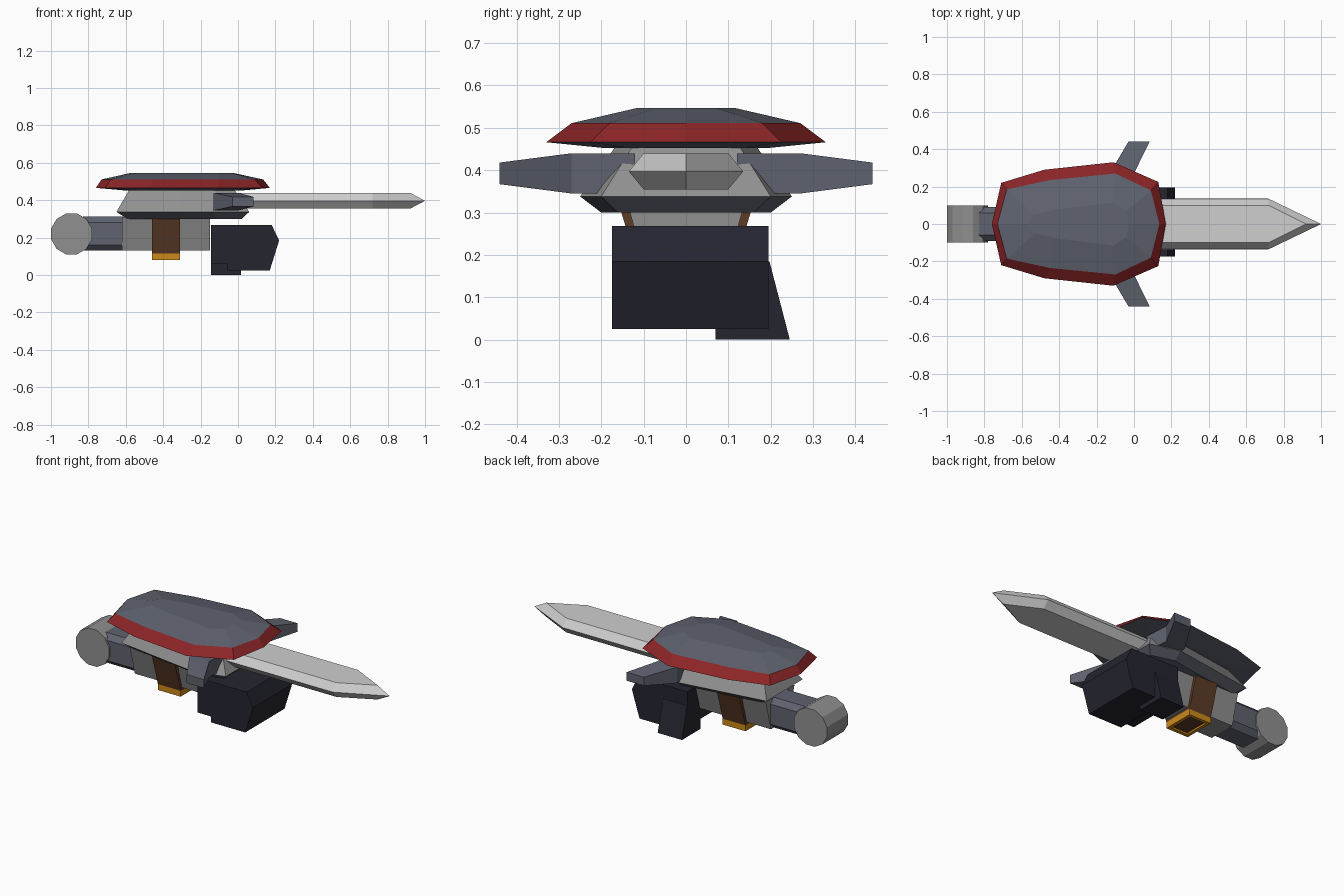
import bpy, math

if "Cube" in bpy.data.objects:
    bpy.data.objects.remove(bpy.data.objects["Cube"])


def mat(name, r, g, b):
    m = bpy.data.materials.new(name)
    m.diffuse_color = (r, g, b, 1)
    m.use_nodes = True
    m.node_tree.nodes["Principled BSDF"].inputs["Base Color"].default_value = m.diffuse_color
    return m


SLATE = mat("slate", 0.115, 0.125, 0.16)
RED = mat("red", 0.26, 0.018, 0.02)
GREY = mat("grey", 0.28, 0.28, 0.28)
STEEL = mat("pale steel", 0.62, 0.62, 0.62)
BLACK = mat("blue black", 0.018, 0.018, 0.03)
BROWN = mat("brown", 0.11, 0.045, 0.02)
GOLD = mat("gold", 0.6, 0.25, 0.01)


def loft(name, rings, mats, bands=None, caps=(0, 0)):
    """Skin equal-length rings; bands give the material of each strip."""
    n = len(rings[0])
    verts = [p for r in rings for p in r]
    faces, idx = [], []
    for k in range(len(rings) - 1):
        for i in range(n):
            j = (i + 1) % n
            faces.append((k * n + i, k * n + j, (k + 1) * n + j, (k + 1) * n + i))
            idx.append(bands[k] if bands else 0)
    faces.append(tuple(reversed(range(n))))
    faces.append(tuple(range((len(rings) - 1) * n, len(rings) * n)))
    idx += list(caps)
    me = bpy.data.meshes.new(name)
    me.from_pydata(verts, [], faces)
    for m in mats:
        me.materials.append(m)
    for p, i in zip(me.polygons, idx):
        p.material_index = i
    import bmesh
    bm = bmesh.new()
    bm.from_mesh(me)
    bmesh.ops.recalc_face_normals(bm, faces=bm.faces)
    bm.to_mesh(me)
    bm.free()
    ob = bpy.data.objects.new(name, me)
    bpy.context.collection.objects.link(ob)
    return ob


def sym(half, z):
    """Mirror a half outline (x, y>=0) across y=0 at height z."""
    return [(x, y, z) for x, y in half] + [(x, -y, z) for x, y in reversed(half) if y > 0]


def rect(x0, x1, y0, y1, z):
    return [(x0, y0, z), (x1, y0, z), (x1, y1, z), (x0, y1, z)]


def extrude_y(name, profile, y0, y1, m):
    return loft(name, [[(x, y, z) for x, z in profile] for y in (y0, y1)], [m])


# Faceted top shell with red rim
loft("top_shell", [
    sym([(-.60, 0), (-.56, .13), (-.42, .17), (-.14, .19), (-.02, .13), (.02, 0)], .452),
    sym([(-.76, 0), (-.71, .22), (-.48, .29), (-.11, .33), (.13, .225), (.17, 0)], .466),
    sym([(-.73, 0), (-.68, .185), (-.45, .235), (-.10, .27), (.09, .18), (.135, 0)], .511),
    sym([(-.57, 0), (-.53, .05), (-.43, .075), (-.11, .115), (-.04, .07), (-.03, 0)], .547),
], [SLATE, RED], [0, 1, 0])

# Sloped hull with dark underside
loft("hull", [
    sym([(-.59, .13), (-.30, .17), (-.12, .20), (.02, .16)], .30),
    sym([(-.65, .17), (-.32, .22), (-.12, .25), (.06, .20)], .338),
    sym([(-.58, .10), (-.30, .14), (-.12, .165), (-.02, .125)], .458),
], [SLATE, GREY], [0, 1], (0, 1))

# Blade: bevelled edges meeting at a point
loft("blade", [
    sym([(-.10, .10), (.72, .10), (.92, 0)], .355),
    sym([(-.10, .135), (.72, .135), (1.0, 0)], .397),
    sym([(-.10, .10), (.72, .10), (.92, 0)], .44),
], [STEEL])

# Swept guard wings on both sides
for s, side in ((1, "back"), (-1, "front")):
    loft("guard_" + side, [
        [(x0, s * y, z0), (x1, s * y, z0), (x1, s * y, z1), (x0, s * y, z1)]
        for y, x0, x1, z0, z1 in ((.12, -.13, .01, .345, .44),
                                  (.27, -.13, .00, .345, .44),
                                  (.44, -.03, .083, .367, .418))
    ], [SLATE])

# Lower body, tapering downward
loft("lower_body", [rect(-.62, -.15, -.085, .085, .13),
                    rect(-.62, -.15, -.135, .135, .31)], [GREY])

# Brown side straps and gold frame below
loft("strap", [rect(-.46, -.31, -.097, .097, .115),
               rect(-.46, -.31, -.153, .153, .302)], [BROWN])
loft("frame_core", [rect(-.45, -.32, -.08, .08, .09),
                    rect(-.45, -.32, -.08, .08, .13)], [BROWN])
for i, (x0, x1, y0, y1) in enumerate(((-.46, -.31, -.097, -.077), (-.46, -.31, .077, .097),
                                      (-.46, -.44, -.077, .077), (-.33, -.31, -.077, .077))):
    loft("gold_frame_%d" % i, [rect(x0, x1, y0, y1, .08), rect(x0, x1, y0, y1, .118)], [GOLD])

# Chamfered square grip
a, b = .09, .06
section = [(a, b), (b, a), (-b, a), (-a, b), (-a, -b), (-b, -a), (b, -a), (a, -b)]
loft("grip", [[(x, y, .222 + z) for y, z in section] for x in (-.83, -.60)], [SLATE])

# Twelve-sided pommel lying across the grip
r = .113
circle = [(-.89 + r * math.cos(math.radians(15 + 30 * i)),
           .22 + r * math.sin(math.radians(15 + 30 * i))) for i in range(12)]
extrude_y("pommel", circle, -.1, .1, GREY)

# Dark block and side slab
extrude_y("front_block", [(-.145, .268), (.18, .268), (.22, .185), (.17, .025),
                          (-.055, .025), (-.055, .06), (-.145, .06)], -.175, .195, BLACK)
loft("side_slab", [rect(-.145, .015, .07, .245, 0),
                   rect(-.145, .015, .07, .197, .185)], [BLACK])
